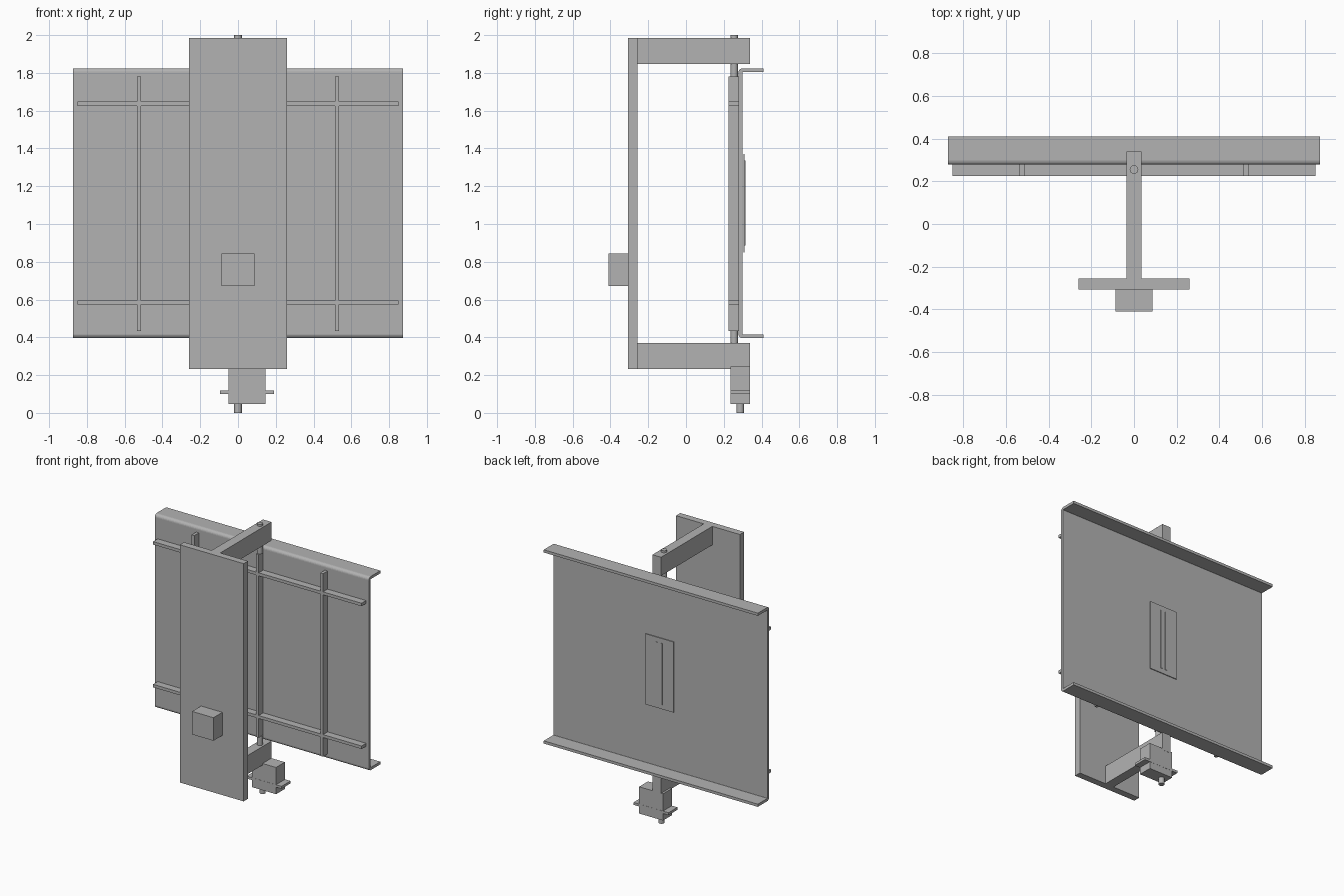
import bpy, bmesh
from math import cos, sin, pi

if "Cube" in bpy.data.objects:
    bpy.data.objects.remove(bpy.data.objects["Cube"], do_unlink=True)

grey = bpy.data.materials.new("plain_grey")
grey.use_nodes = True
COLOUR = (0.45, 0.45, 0.45, 1)
grey.diffuse_color = COLOUR
grey.node_tree.nodes["Principled BSDF"].inputs["Base Color"].default_value = COLOUR


def add_object(name, bm):
    bmesh.ops.recalc_face_normals(bm, faces=bm.faces)
    mesh = bpy.data.meshes.new(name)
    bm.to_mesh(mesh)
    bm.free()
    mesh.materials.append(grey)
    obj = bpy.data.objects.new(name, mesh)
    bpy.context.collection.objects.link(obj)
    return obj


def box(name, xs, ys, zs):
    bm = bmesh.new()
    bmesh.ops.create_cube(bm, size=1)
    for v in bm.verts:
        for i, (low, high) in enumerate((xs, ys, zs)):
            v.co[i] = low if v.co[i] < 0 else high
    return add_object(name, bm)


def rod(name, y, radius, z0, z1):
    bm = bmesh.new()
    bmesh.ops.create_cone(bm, cap_ends=True, segments=32, radius1=radius,
                          radius2=radius, depth=z1 - z0)
    bmesh.ops.translate(bm, verts=bm.verts, vec=(0, y, (z0 + z1) / 2))
    for f in bm.faces:
        f.smooth = len(f.verts) == 4
    obj = add_object(name, bm)
    for e in obj.data.edges:
        a, b = (obj.data.vertices[i].co.z for i in e.vertices)
        e.use_edge_sharp = abs(a - b) < 0.001
    return obj


# Front mount: upright plate, small box and two arms
box("front_plate", (-0.26, 0.26), (-0.306, -0.256), (0.233, 1.985))
box("front_box", (-0.087, 0.087), (-0.41, -0.306), (0.673, 0.843))
box("upper_arm", (-0.035, 0.035), (-0.256, 0.34), (1.848, 1.985))
box("lower_arm", (-0.035, 0.035), (-0.256, 0.34), (0.233, 0.37))

# Pivot pins
rod("upper_pin", 0.255, 0.02, 1.78, 2.0)
rod("lower_pin", 0.255, 0.02, 0.222, 0.435)

# Lattice behind the panel
for side, x in (("right", -0.525), ("centre", 0), ("left", 0.525)):
    box(side + "_upright_bar", (x - 0.011, x + 0.011), (0.225, 0.279), (0.433, 1.782))
for level, z in (("lower", 0.585), ("upper", 1.637)):
    box(level + "_cross_bar", (-0.85, 0.85), (0.225, 0.279), (z - 0.011, z + 0.011))

# Channel panel: bent sheet extruded along x, with rounded bends
Y0, Y1, Z0, Z1, T, R = 0.278, 0.41, 0.396, 1.824, 0.02, 0.022


def bend(z, sign, radius):
    """Quarter arc from the flange round to the web."""
    cy, cz = Y0 + R, z - sign * R
    angles = [pi / 2 * i / 5 for i in range(6)]
    return [(cy - radius * sin(a), cz + sign * radius * cos(a)) for a in angles]


outer = [(Y1, Z1)] + bend(Z1, 1, R) + bend(Z0, -1, R)[::-1] + [(Y1, Z0)]
inner = [(Y1, Z1 - T)] + bend(Z1, 1, R - T) + bend(Z0, -1, R - T)[::-1] + [(Y1, Z0 + T)]
bm = bmesh.new()
profile = bm.faces.new([bm.verts.new((-0.873, y, z)) for y, z in outer + inner[::-1]])
sweep = bmesh.ops.extrude_face_region(bm, geom=[profile])
bmesh.ops.translate(bm, vec=(1.746, 0, 0),
                    verts=[g for g in sweep["geom"] if isinstance(g, bmesh.types.BMVert)])
add_object("channel_panel", bm)

# Thin plate on the back of the panel with two slim ribs
box("back_plate", (-0.115, 0.115), (0.304, 0.31), (0.85, 1.37))
for side, x in (("right", -0.02), ("left", 0.02)):
    box(side + "_rib", (x - 0.006, x + 0.006), (0.31, 0.314), (0.885, 1.335))

# Drive unit below the lower arm
box("drive_body", (-0.05, 0.145), (0.236, 0.339), (0.048, 0.245))
box("drive_flange", (-0.095, 0.19), (0.235, 0.34), (0.1, 0.118))
rod("drive_shaft", 0.287, 0.02, 0, 0.05)
